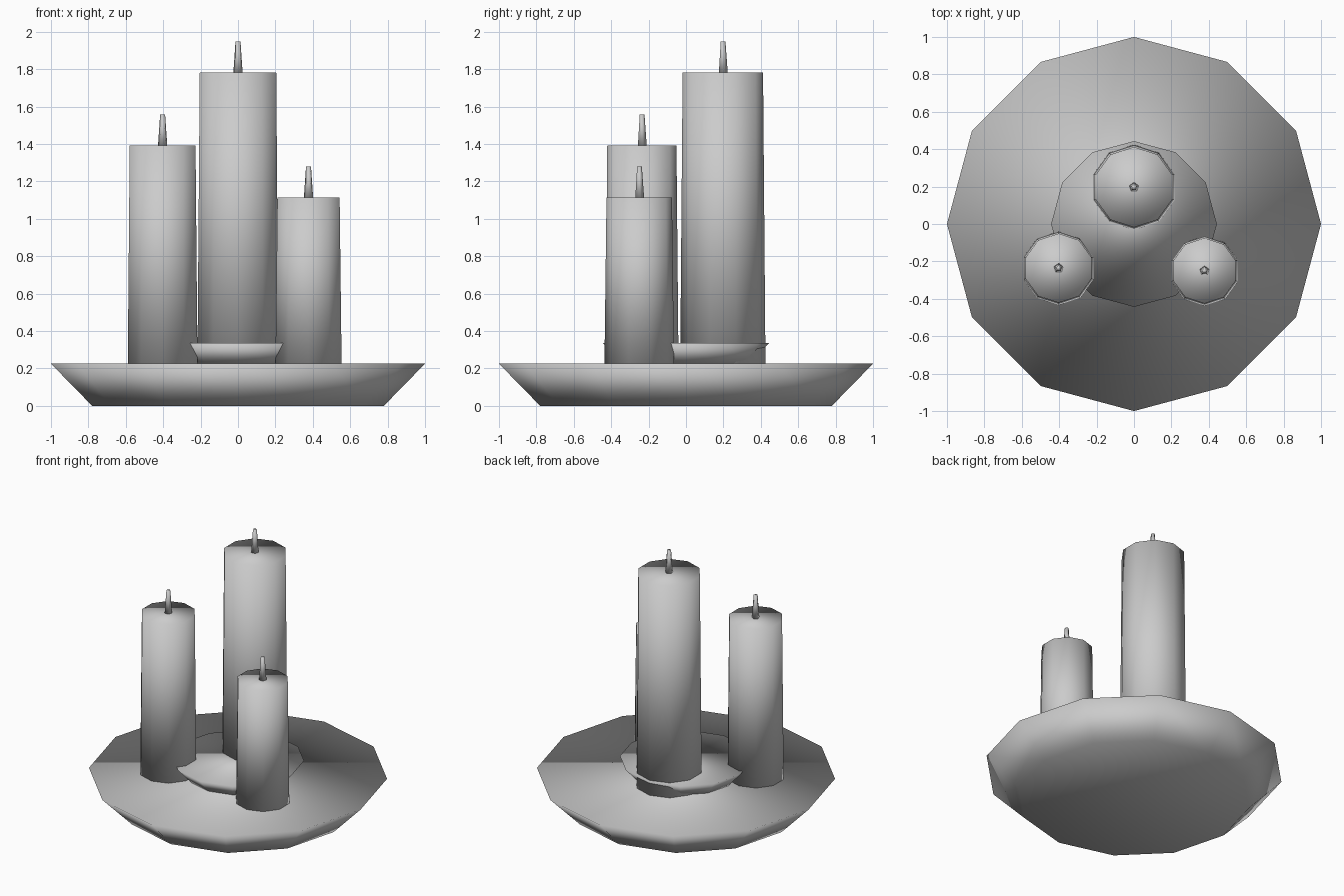
import bpy
import bmesh
from math import sin, cos, tau

cube = bpy.data.objects.get("Cube")
if cube:
    bpy.data.objects.remove(cube, do_unlink=True)

grey = bpy.data.materials.new("plain_grey")
grey.use_nodes = True
tone = (0.6, 0.6, 0.6, 1)
grey.diffuse_color = tone
grey.node_tree.nodes["Principled BSDF"].inputs["Base Color"].default_value = tone


def frustum(name, sides, x, y, z, height, r_low, r_high):
    """Closed tapered prism with one corner towards the back, smooth shaded."""
    bm = bmesh.new()
    rings = []
    for r, h in ((r_low, 0), (r_high, height)):
        rings.append([bm.verts.new((r * sin(tau * i / sides), r * cos(tau * i / sides), h))
                      for i in range(sides)])
    low, high = rings
    bm.faces.new(low)
    bm.faces.new(high)
    for i in range(sides):
        j = (i + 1) % sides
        bm.faces.new((low[i], low[j], high[j], high[i]))
    bmesh.ops.recalc_face_normals(bm, faces=bm.faces)
    for face in bm.faces:
        face.smooth = True
    mesh = bpy.data.meshes.new(name)
    bm.to_mesh(mesh)
    bm.free()
    mesh.materials.append(grey)
    obj = bpy.data.objects.new(name, mesh)
    obj.location = (x, y, z)
    bpy.context.collection.objects.link(obj)
    return obj


# Wide plate and the small dish on it
PLATE_TOP = 0.225
frustum("plate", 12, 0, 0, 0, PLATE_TOP, 0.78, 1.0)
frustum("inner_dish", 12, 0, 0, PLATE_TOP, 0.11, 0.345, 0.443)

# Three candles, each with a wick: name, x, y, top height, lower and upper radius
candles = (
    ("tall", 0, 0.197, 1.782, 0.228, 0.215),
    ("middle", -0.403, -0.236, 1.392, 0.196, 0.185),
    ("short", 0.377, -0.25, 1.113, 0.186, 0.175),
)
for name, x, y, top, r_low, r_high in candles:
    frustum(name + "_candle", 10, x, y, PLATE_TOP, top - PLATE_TOP, r_low, r_high)
    frustum(name + "_wick", 5, x, y, top, 0.166, 0.026, 0.014)
